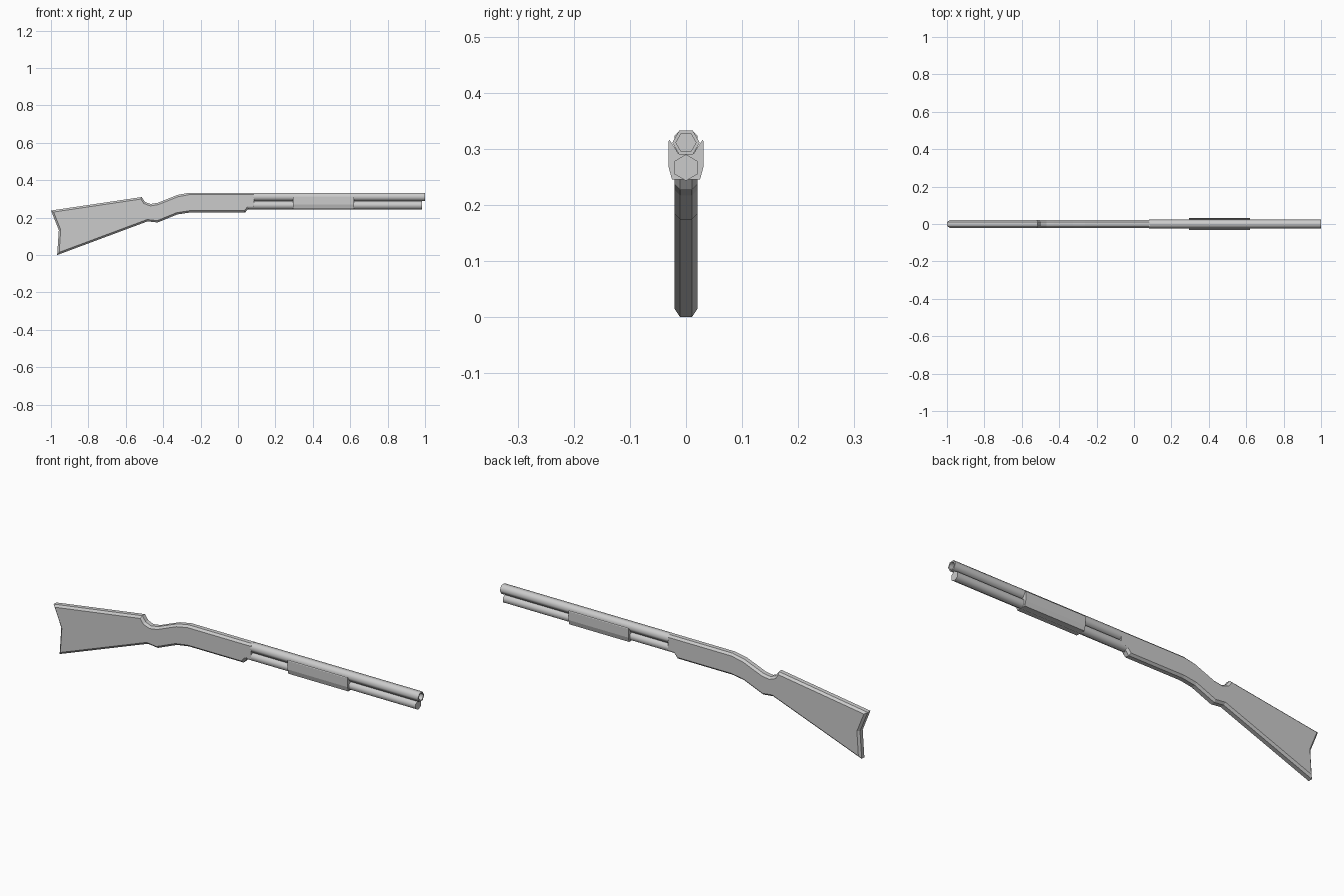
import bpy, bmesh
from math import cos, sin, pi, radians
from mathutils import Vector
from mathutils.geometry import intersect_line_line_2d

if "Cube" in bpy.data.objects:
    bpy.data.objects.remove(bpy.data.objects["Cube"])


def finish(name, bm, smooth=None):
    bmesh.ops.recalc_face_normals(bm, faces=bm.faces[:])
    me = bpy.data.meshes.new(name)
    bm.to_mesh(me)
    bm.free()
    ob = bpy.data.objects.new(name, me)
    bpy.context.collection.objects.link(ob)
    if smooth:
        bpy.ops.object.select_all(action='DESELECT')
        ob.select_set(True)
        bpy.context.view_layer.objects.active = ob
        bpy.ops.object.shade_smooth_by_angle(angle=radians(smooth))
    return ob


def loft(name, rings, smooth=None):
    """Skin a list of equal-length point rings and cap both ends."""
    bm = bmesh.new()
    vr = [[bm.verts.new(p) for p in r] for r in rings]
    n = len(vr[0])
    for a, b in zip(vr, vr[1:]):
        for i in range(n):
            j = (i + 1) % n
            bm.faces.new((a[i], a[j], b[j], b[i]))
    bm.faces.new(vr[0])
    bm.faces.new(vr[-1])
    return finish(name, bm, smooth)


def hexagon(x, z, r, turn=0.0):
    return [(x, r * cos(turn + i * pi / 3), z + r * sin(turn + i * pi / 3))
            for i in range(6)]


def inset(pts, amounts):
    """Move each edge of a clockwise outline inward by its own amount."""
    n = len(pts)
    p = [Vector(q) for q in pts]
    lines = []
    for i in range(n):
        d = (p[(i + 1) % n] - p[i]).normalized()
        off = Vector((d.y, -d.x)) * amounts[i]
        lines.append((p[i] + off - d * 9, p[i] + off + d * 9))
    return [intersect_line_line_2d(*lines[i - 1], *lines[i]) for i in range(n)]


# Stock and receiver: one side profile with chamfered rims
outline = [(-1.0, 0.238), (-0.515, 0.31), (-0.497, 0.284), (-0.468, 0.273),
           (-0.43, 0.279), (-0.325, 0.321), (-0.262, 0.333), (0.085, 0.333),
           (0.085, 0.251), (0.057, 0.25), (0.038, 0.227), (-0.26, 0.227),
           (-0.325, 0.217), (-0.43, 0.174), (-0.484, 0.18),
           (-0.967, 0.0), (-0.958, 0.134)]
amounts = [0.010] * len(outline)
amounts[7] = 0.0    # front end stays square
inner = inset(outline, amounts)
loft("stock_and_receiver",
     [[(x, y, z) for x, z in pts] for pts, y in
      ((inner, -0.0205), (outline, -0.0105), (outline, 0.0105), (inner, 0.0205))])

# Barrel with a recessed bore
loft("barrel", [hexagon(0.08, 0.311, 0.0245), hexagon(1.0, 0.311, 0.0245),
                hexagon(1.0, 0.311, 0.018), hexagon(0.95, 0.311, 0.018)], 62)

# Tube under the barrel
loft("lower_tube", [hexagon(0.05, 0.2665, 0.0235, pi / 6),
                    hexagon(0.985, 0.2665, 0.0235, pi / 6)], 62)

# Sliding grip cradling the barrel
half = [(0.025, 0.2455), (0.0315, 0.269), (0.0315, 0.312), (0.0295, 0.316),
        (0.021, 0.303), (0.0125, 0.29)]
section = half + [(-y, z) for y, z in reversed(half)]
loft("pump_grip", [[(x, y, z) for y, z in section] for x in (0.293, 0.62)])
